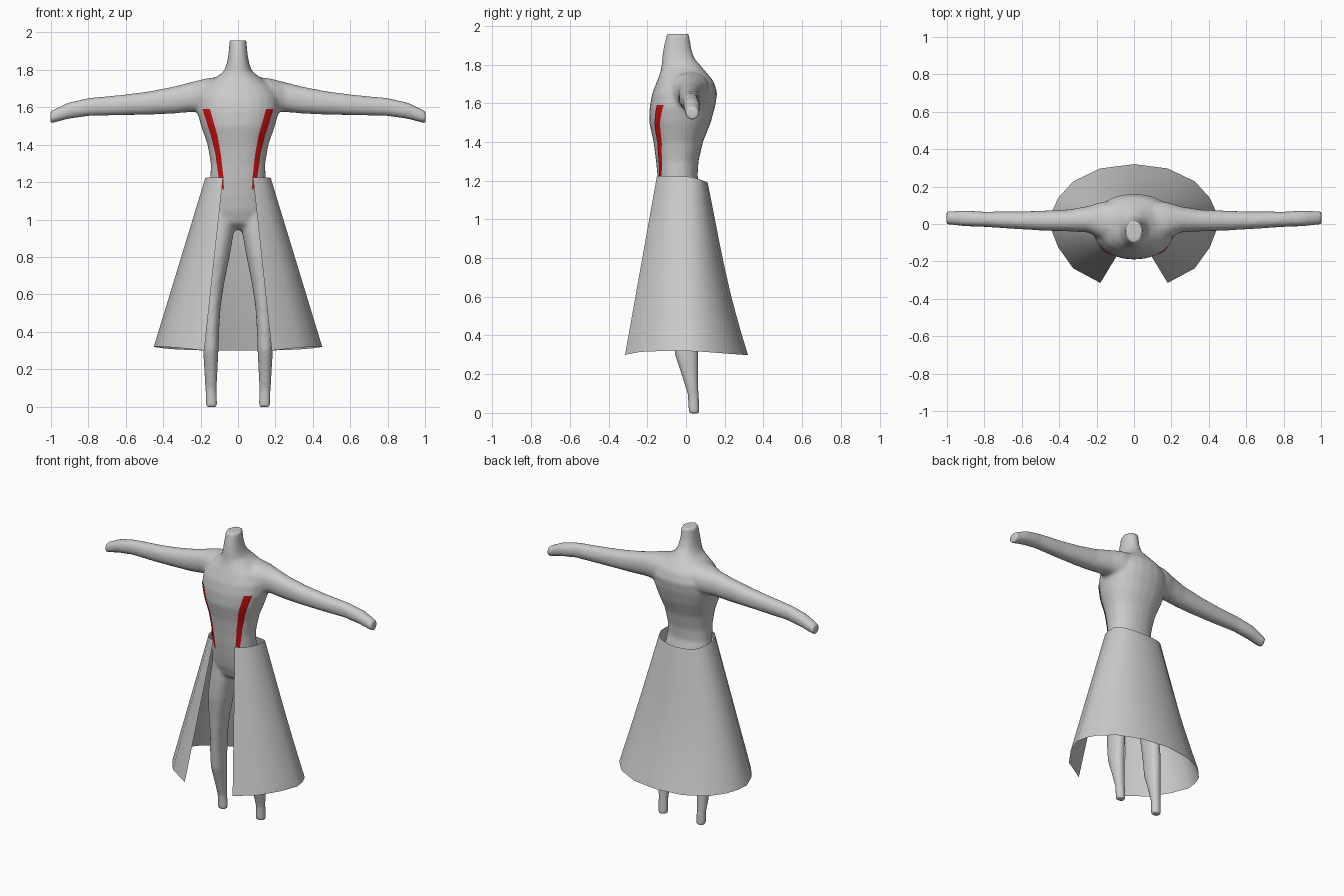
import bpy, bmesh
from math import cos, sin, pi, copysign
from mathutils import Vector
from mathutils.bvhtree import BVHTree

if "Cube" in bpy.data.objects:
    bpy.data.objects.remove(bpy.data.objects["Cube"])


def loft(bm, rings, axis, sign=1, n=24, power=2.2):
    """Closed tube through rings of (position, u_low, u_high, v_low, v_high)."""
    loops = []
    for pos, u0, u1, v0, v1 in rings:
        loop = []
        for i in range(n):
            c, s = cos(2 * pi * i / n), sin(2 * pi * i / n)
            u = (u0 + u1) / 2 + (u1 - u0) / 2 * copysign(abs(c) ** (2 / power), c)
            v = (v0 + v1) / 2 + (v1 - v0) / 2 * copysign(abs(s) ** (2 / power), s)
            p = (sign * u, v, pos) if axis == 'z' else (sign * pos, u, v)
            loop.append(bm.verts.new(p))
        loops.append(loop)
    for a, b in zip(loops, loops[1:]):
        for i in range(n):
            j = (i + 1) % n
            bm.faces.new((a[i], a[j], b[j], b[i]))
    bm.faces.new(loops[0])
    bm.faces.new(loops[-1])


def sheet(bm, rows):
    """Open surface through rows of points."""
    vs = [[bm.verts.new(p) for p in r] for r in rows]
    for a, b in zip(vs, vs[1:]):
        for i in range(len(a) - 1):
            bm.faces.new((a[i], a[i + 1], b[i + 1], b[i]))


def finish(bm, name):
    bmesh.ops.recalc_face_normals(bm, faces=bm.faces[:])
    me = bpy.data.meshes.new(name)
    bm.to_mesh(me)
    bm.free()
    me.shade_smooth()
    ob = bpy.data.objects.new(name, me)
    bpy.context.collection.objects.link(ob)
    return ob


# Body: torso with neck, two arms, two legs, fused into one skin
torso = [(z, -w, w, f, b) for z, w, f, b in [
    (0.945, .06, -.05, .05), (0.98, .14, -.095, .085), (1.05, .165, -.12, .10),
    (1.13, .16, -.135, .085), (1.22, .148, -.147, .06), (1.30, .146, -.155, .065),
    (1.40, .163, -.168, .088), (1.50, .198, -.19, .128), (1.58, .22, -.188, .15),
    (1.65, .218, -.175, .162), (1.71, .185, -.152, .145), (1.755, .125, -.134, .11),
    (1.79, .078, -.127, .08), (1.83, .061, -.124, .045), (1.88, .052, -.118, .028),
    (1.93, .047, -.106, .02), (1.958, .045, -.10, .018)]]
arm = [(.08, -.07, .12, 1.60, 1.765), (.17, -.085, .12, 1.57, 1.755),
       (.25, -.045, .095, 1.575, 1.735), (.35, -.04, .078, 1.565, 1.71),
       (.48, -.036, .072, 1.56, 1.685), (.62, -.028, .067, 1.557, 1.667),
       (.80, -.016, .066, 1.553, 1.65), (.91, -.012, .073, 1.537, 1.625),
       (1.003, -.002, .067, 1.512, 1.58)]
leg = [(1.06, .02, .155, -.10, .085), (.93, .022, .178, -.105, .09),
       (.80, .045, .19, -.105, .08), (.65, .075, .188, -.09, .068),
       (.53, .093, .18, -.08, .062), (.42, .10, .187, -.07, .066),
       (.30, .104, .187, -.058, .064), (.18, .11, .18, -.018, .064),
       (.09, .113, .175, .01, .066), (-.003, .11, .173, .013, .07)]
bm = bmesh.new()
loft(bm, torso, 'z')
for side in (-1, 1):
    loft(bm, arm, 'x', side, 16)
    loft(bm, leg, 'z', side, 16)
body = finish(bm, "body")
remesh = body.modifiers.new("fuse", 'REMESH')
remesh.mode = 'VOXEL'
remesh.voxel_size = 0.011
remesh.use_smooth_shade = True
smooth = body.modifiers.new("soften", 'SMOOTH')
smooth.factor = 0.5
smooth.iterations = 6

# Skirt: flared sheet, open at the front; half outline from front edge to back
top = [(.08, -.15, 1.225), (.125, -.13, 1.225), (.16, -.085, 1.225), (.175, -.03, 1.222),
       (.175, .02, 1.22), (.16, .062, 1.21), (.125, .088, 1.20), (.07, .105, 1.193), (0, .112, 1.19)]
hem = [(.18, -.315, .30), (.325, -.237, .315), (.405, -.125, .32), (.45, -.01, .32),
       (.437, .07, .317), (.405, .14, .312), (.325, .228, .305), (.18, .297, .30), (0, .32, .30)]


def whole(half):
    return [Vector(p) for p in half] + [Vector((-x, y, z)) for x, y, z in half[-2::-1]]


rows = []
for k in range(9):
    t = k / 8
    row = [a.lerp(b, t) for a, b in zip(whole(top), whole(hem))]
    for p in row:
        p.y -= .07 * max(0, p.y) * sin(pi * t)
    rows.append(row)
bm = bmesh.new()
sheet(bm, rows)
finish(bm, "skirt")

# Red stripes laid on the chest: (height, inner x, outer x)
red = bpy.data.materials.new("red")
red.diffuse_color = (0.6, 0.005, 0.005, 1)
red.use_nodes = True
red.node_tree.nodes["Principled BSDF"].inputs["Base Color"].default_value = red.diffuse_color
tree = BVHTree.FromObject(body, bpy.context.evaluated_depsgraph_get())
path = [(1.59, .148, .187), (1.52, .128, .165), (1.45, .108, .142),
        (1.35, .09, .118), (1.23, .077, .102), (1.16, .074, .08)]


def on_body(x, z):
    loc, nor, _, _ = tree.ray_cast(Vector((x, -1, z)), Vector((0, 1, 0)))
    if loc is None:
        loc, nor, _, _ = tree.find_nearest(Vector((x, -.1, z)))
    return loc + nor * .004


for side, name in ((1, "stripe_left"), (-1, "stripe_right")):
    rows = []
    for a, b in zip(path, path[1:]):
        for k in range(6):
            z, x0, x1 = Vector(a).lerp(Vector(b), k / 5)
            if k or not rows:
                rows.append([on_body(side * (x0 + (x1 - x0) * i / 4), z) for i in range(5)])
    bm = bmesh.new()
    sheet(bm, rows)
    finish(bm, name).data.materials.append(red)
